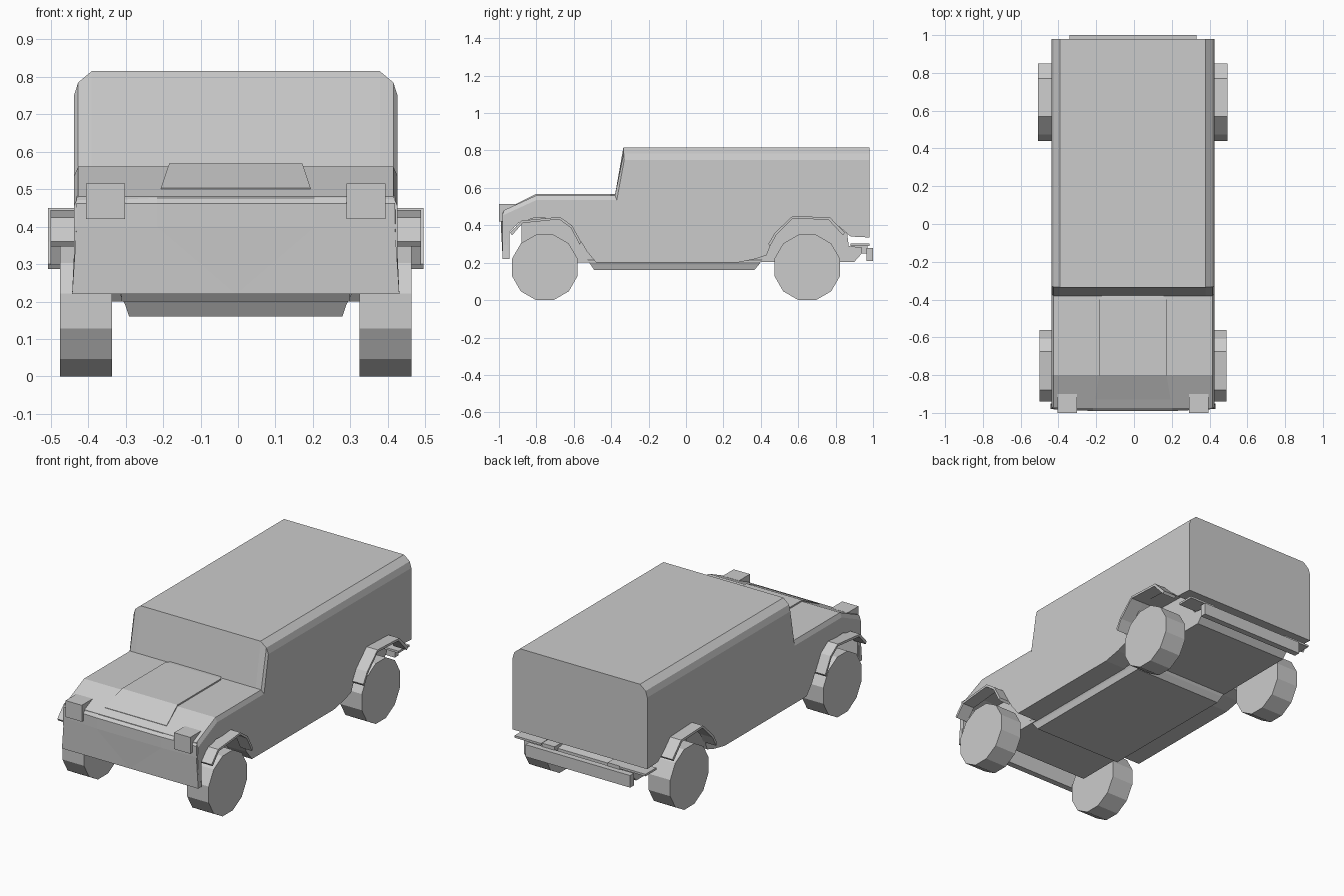
import bpy, bmesh, math
from mathutils import Matrix

if "Cube" in bpy.data.objects:
    bpy.data.objects.remove(bpy.data.objects["Cube"])

CX = -0.006  # body centre line


def finish(name, bm):
    bmesh.ops.remove_doubles(bm, verts=bm.verts, dist=1e-5)
    bmesh.ops.recalc_face_normals(bm, faces=bm.faces)
    me = bpy.data.meshes.new(name)
    bm.to_mesh(me)
    bm.free()
    ob = bpy.data.objects.new(name, me)
    bpy.context.collection.objects.link(ob)
    return ob


def loft(name, rings):
    """Skin matching closed rings of points and cap both ends."""
    bm = bmesh.new()
    vs = [[bm.verts.new(p) for p in r] for r in rings]
    n = len(vs[0])
    for a, b in zip(vs, vs[1:]):
        for i in range(n):
            j = (i + 1) % n
            bm.faces.new((a[i], a[j], b[j], b[i]))
    bm.faces.new(vs[0])
    bm.faces.new(vs[-1])
    return finish(name, bm)


def prism(name, profile, x0, x1):
    """Side profile (y, z) extruded across x."""
    return loft(name, [[(CX + x, y, z) for y, z in profile] for x in (x0, x1)])


def box(name, x0, x1, y0, y1, z0, z1):
    return prism(name, [(y0, z0), (y1, z0), (y1, z1), (y0, z1)], x0, x1)


# Body shell: upper outline with edge class, lower outline with both wheel arches
upper = [(-0.975, 0.48, 'hood'), (-0.80, 0.56, 'hood'), (-0.38, 0.56, 'cowl'),
         (-0.335, 0.815, 'roof'), (0.98, 0.815, 'back')]
lower = [(0.98, 0.335), (0.88, 0.34), (0.77, 0.435), (0.57, 0.44), (0.48, 0.36),
         (0.43, 0.24), (0.37, 0.22), (0.27, 0.20), (-0.48, 0.20), (-0.53, 0.26),
         (-0.61, 0.395), (-0.68, 0.435), (-0.81, 0.44), (-0.90, 0.41),
         (-0.945, 0.36), (-0.945, 0.22), (-0.968, 0.22), (-0.978, 0.40)]
# (y shift, z drop) for outer, middle and inner rings
shift = {'hood': [(0, .025), (0, 0), (0, 0)],
         'cowl': [(.01, .025), (0, 0), (0, 0)],
         'roof': [(.005, .065), (.002, .03), (0, 0)],
         'back': [(0, .065), (0, .03), (0, 0)]}


def body_ring(x, k):
    top = [(CX + x, y + shift[c][k][0], z - shift[c][k][1]) for y, z, c in upper]
    return top + [(CX + x, y, z) for y, z in lower]


half = [(0.432, 0), (0.421, 1), (0.385, 2)]
loft("body", [body_ring(-x, k) for x, k in half] +
     [body_ring(x, k) for x, k in reversed(half)])

# Front panel: slightly bowed, with facets fanning from the bottom centre
rings = []
for x, xb, bow in ((-0.425, -0.437, 0), (-0.21, 0, .01), (0.21, 0, .01), (0.425, 0.437, 0)):
    rings.append([(CX + xb, -0.98, 0.22), (CX + x, -0.98 - bow, 0.40),
                  (CX + x, -0.98 - bow, 0.462), (CX + x, -0.97, 0.482),
                  (CX + xb, -0.95, 0.22)])
loft("front_panel", rings)

# Raised hood centre that tapers out on the slope
loft("hood_bulge", [
    [(CX - w, y, z - .03), (CX + w, y, z - .03), (CX + w, y, z), (CX - w, y, z)]
    for y, w, z in ((-0.93, 0.20, 0.503), (-0.80, 0.178, 0.568), (-0.40, 0.178, 0.568),
                    (-0.375, 0.16, 0.566))])

# Central chassis between the wheels
prism("chassis", [(-0.88, 0.45), (-0.88, 0.30), (-0.80, 0.20), (0.90, 0.205),
                  (0.94, 0.25), (0.94, 0.28), (0.87, 0.29), (0.85, 0.45)], -0.305, 0.305)

# Belly pan
loft("belly_pan", [
    [(CX - w, y0, z), (CX + w, y0, z), (CX + w, y1, z), (CX - w, y1, z)]
    for z, w, y0, y1 in ((0.22, 0.31, -0.53, 0.41), (0.19, 0.295, -0.51, 0.39),
                         (0.16, 0.285, -0.49, 0.365))])

# Rear bumper
box("rear_bumper", -0.336, 0.336, 0.965, 1.0, 0.21, 0.28)

front_arch = [(-0.94, 0.36), (-0.88, 0.425), (-0.675, 0.445), (-0.61, 0.40), (-0.56, 0.31)]
rear_arch = [(0.44, 0.30), (0.475, 0.36), (0.57, 0.45), (0.77, 0.442), (0.85, 0.36)]


def flare(name, path, x0, x1):
    c = sum(p[0] for p in path) / len(path)
    inner = [(y + (c - y) * 0.05, z - 0.013) for y, z in path]
    return prism(name, path + inner[::-1], x0, x1)


def wheel(name, x, y):
    """Twelve-sided wheel resting on a flat."""
    bm = bmesh.new()
    r = 0.175 / math.cos(math.pi / 12)
    rot = Matrix.Rotation(math.pi / 2, 4, 'Y') @ Matrix.Rotation(math.pi / 12, 4, 'Z')
    bmesh.ops.create_cone(bm, cap_ends=True, segments=12, radius1=r, radius2=r, depth=0.138,
                          matrix=Matrix.Translation((CX + x, y, 0.175)) @ rot)
    return finish(name, bm)


# Parts repeated on both sides
for side, s in (("left", 1), ("right", -1)):
    wheel("front_wheel_" + side, s * 0.4, -0.755)
    wheel("rear_wheel_" + side, s * 0.4, 0.648)
    flare("front_fender_flare_" + side, front_arch, s * 0.42, s * 0.495)
    flare("rear_fender_flare_" + side, rear_arch, s * 0.42, s * 0.502)
    box("headlight_" + side, s * 0.296, s * 0.4, -1.0, -0.90, 0.42, 0.515)
    box("bumper_bracket_" + side, s * 0.17, s * 0.25, 0.88, 0.97, 0.25, 0.30)
    box("rear_lower_lip_" + side, s * 0.25, s * 0.42, 0.88, 0.98, 0.29, 0.302)
